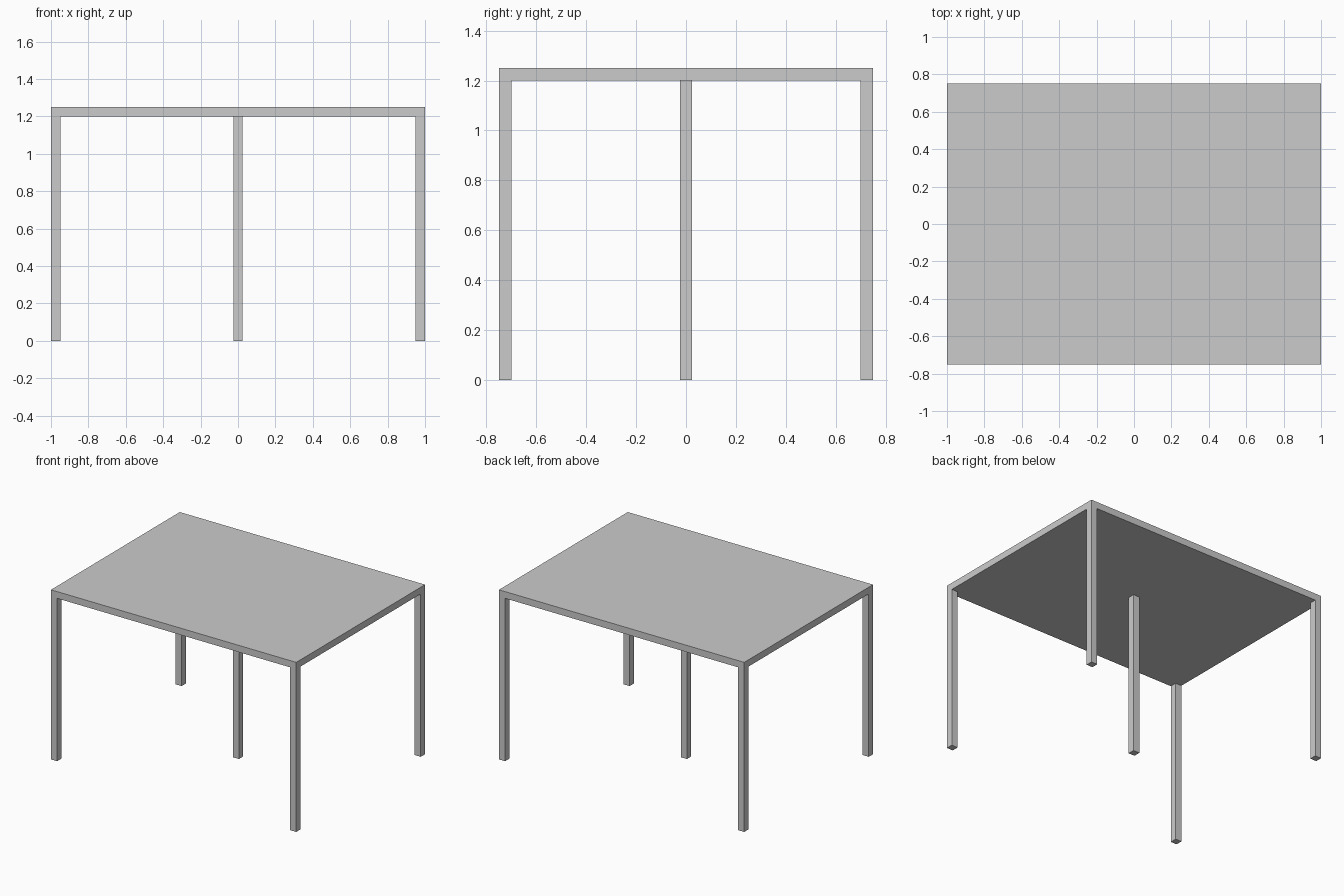
import bpy

if "Cube" in bpy.data.objects:
    bpy.data.objects.remove(bpy.data.objects["Cube"])

LENGTH, DEPTH = 2.0, 1.5
LEG, LEG_HEIGHT, TOP = 0.05, 1.2, 0.05


def box(name, centre, size):
    bpy.ops.mesh.primitive_cube_add(size=1, location=centre)
    obj = bpy.context.object
    obj.name = name
    obj.scale = size
    bpy.ops.object.transform_apply(location=False, rotation=False, scale=True)
    return obj


def leg(name, x, y):
    return box(name, (x, y, LEG_HEIGHT / 2), (LEG, LEG, LEG_HEIGHT))


# Flat table top resting on the legs
box("table_top", (0, 0, LEG_HEIGHT + TOP / 2), (LENGTH, DEPTH, TOP))

# Corner legs, flush with the edges of the top
for side, sx in (("left", -1), ("right", 1)):
    for end, sy in (("front", -1), ("back", 1)):
        leg(f"{end}_{side}_leg", sx * (LENGTH - LEG) / 2, sy * (DEPTH - LEG) / 2)

# Central support leg
leg("centre_leg", 0, 0)
